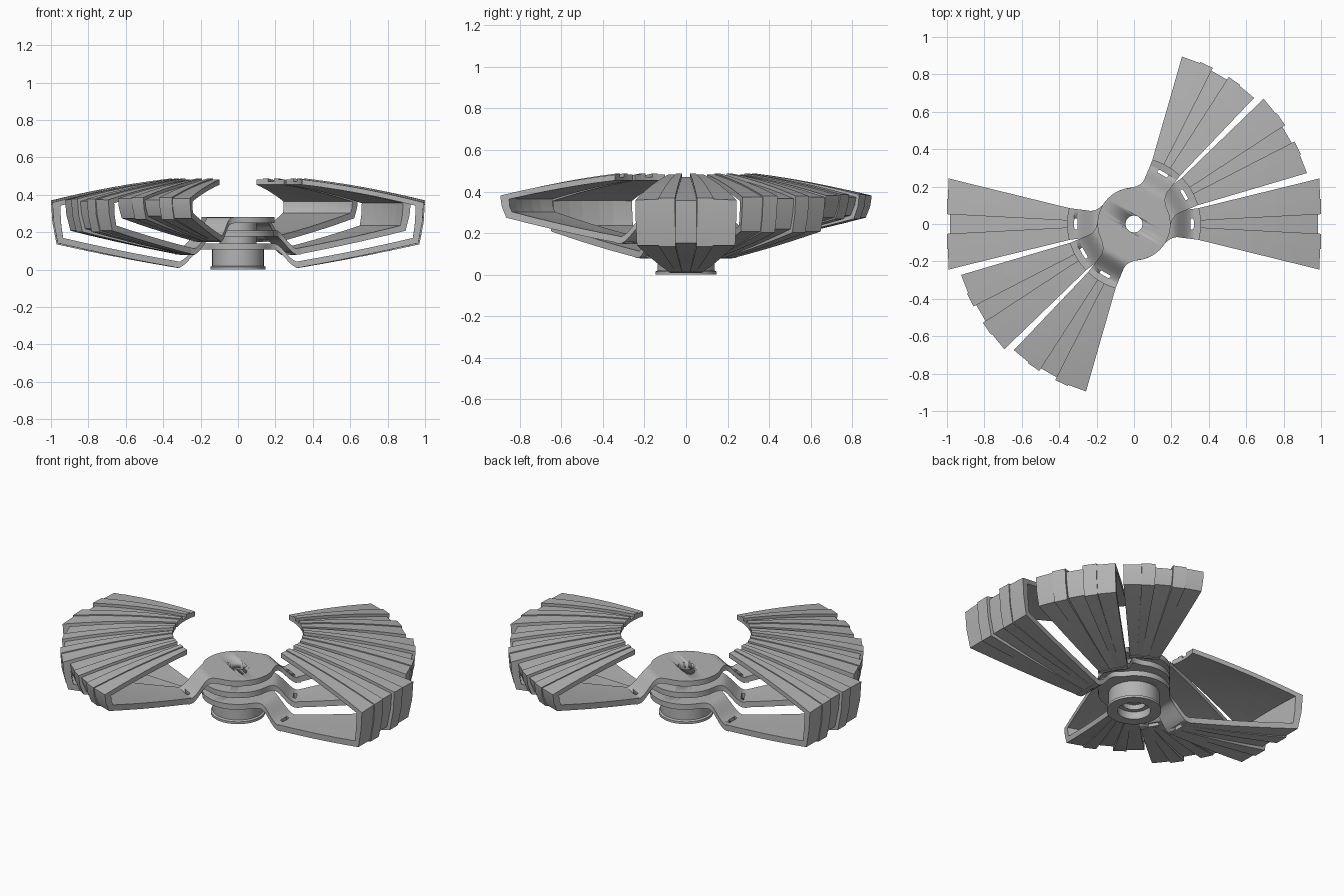
import bpy, bmesh, math
from math import radians, cos, sin, sqrt
from mathutils import Matrix

cube = bpy.data.objects.get("Cube")
if cube:
    bpy.data.objects.remove(cube, do_unlink=True)

grey = bpy.data.materials.new("light_grey")
grey.use_nodes = True
GREY = (0.45, 0.45, 0.45, 1)
grey.diffuse_color = GREY
grey.node_tree.nodes["Principled BSDF"].inputs["Base Color"].default_value = GREY


def make_object(name, bm, smooth=30):
    bmesh.ops.recalc_face_normals(bm, faces=bm.faces)
    mesh = bpy.data.meshes.new(name)
    bm.to_mesh(mesh)
    bm.free()
    mesh.materials.append(grey)
    obj = bpy.data.objects.new(name, mesh)
    bpy.context.collection.objects.link(obj)
    bpy.ops.object.select_all(action='DESELECT')
    bpy.context.view_layer.objects.active = obj
    obj.select_set(True)
    bpy.ops.object.shade_smooth_by_angle(angle=radians(smooth))
    return obj


def cut(obj, cutter):
    mod = obj.modifiers.new("cut", 'BOOLEAN')
    mod.operation, mod.solver, mod.object = 'DIFFERENCE', 'EXACT', cutter
    bpy.context.view_layer.objects.active = obj
    bpy.ops.object.modifier_apply(modifier=mod.name)
    bpy.data.objects.remove(cutter, do_unlink=True)


# Hub: lathed stack with a stepped bore
def lathe(name, profile, steps=64):
    bm = bmesh.new()
    rings = []
    for i in range(steps):
        a = math.tau * i / steps
        rings.append([bm.verts.new((r * cos(a), r * sin(a), z)) for r, z in profile])
    n = len(profile)
    for i in range(steps):
        p, q = rings[i], rings[(i + 1) % steps]
        for j in range(n):
            k = (j + 1) % n
            bm.faces.new((p[j], q[j], q[k], p[k]))
    return make_object(name, bm)


lathe("hub_base", [(.09, 0), (.148, 0), (.148, .014), (.138, .02), (.138, .11),
                   (.045, .11), (.045, .075), (.065, .075), (.065, .045), (.09, .045)])
for i, name in enumerate(("lower_spacer", "upper_spacer")):
    z = .14 + .07 * i
    lathe(name, [(.045, z), (.1, z), (.1, z + .04), (.045, z + .04)])


# Double arm: a disc that narrows to two necks and bends down to the blades
def half_width(x):
    x = abs(x)
    if x < .14:
        return sqrt(.195 ** 2 - x * x)
    if x < .23:
        t = (x - .14) / .09
        return .136 - .066 * t * (2 - t)
    return .07 + .014 * (x - .23) / .11


def arm_height(x):
    t = min(1, max(0, (abs(x) - .19) / .13))
    return .14 - .098 * t * t * (3 - 2 * t)


def double_arm(name, angle, lift):
    bm = bmesh.new()
    steps, loops = 44, []
    for i in range(steps + 1):
        x = -.34 + .68 * i / steps
        w, z = half_width(x), arm_height(x)
        loops.append([bm.verts.new(p) for p in
                      ((x, -w, z), (x, w, z), (x, w, z - .032), (x, -w, z - .032))])
    for a, b in zip(loops, loops[1:]):
        for j in range(4):
            k = (j + 1) % 4
            bm.faces.new((a[j], a[k], b[k], b[j]))
    bm.faces.new(loops[0])
    bm.faces.new(loops[-1])
    arm = make_object(name, bm)
    # Axle hole and a slot near each end
    hole = bmesh.new()
    bmesh.ops.create_cone(hole, cap_ends=True, segments=48, radius1=.045, radius2=.045, depth=1)
    cut(arm, make_object("hole_cutter", hole))
    for side in (-1, 1):
        slot = bmesh.new()
        bmesh.ops.create_cube(slot, size=1, matrix=Matrix.Translation((side * .312, 0, .05))
                              @ Matrix.Diagonal((.02, .06, .3, 1)))
        cut(arm, make_object("slot_cutter", slot))
    arm.data.transform(Matrix.Translation((0, 0, lift)) @ Matrix.Rotation(radians(angle), 4, 'Z'))


# Blade: C-shaped sections swept over five stepped strips
def top_z(r):
    t = (r - .36) / .64
    return .487 - .075 * t - .042 * t * t


def section(reach, lift, inset):
    outer, inner = [], []
    for i in range(7):                                  # upper shell
        t = i / 6
        r = .355 + (reach - inset - .355) * t
        outer.append((r, top_z(r) - inset))
        r = .355 + (reach - .05 - .355) * t
        inner.append((r, top_z(r) - .034))
    foot = .135 + lift * .95
    for t in (.5, 1):                                   # outer wall
        z = top_z(reach)
        outer.append((reach - inset - .03 * t * t, z + (foot + inset - z) * t))
        z -= .034
        inner.append((reach - .05 - .015 * t * t, z + (foot + .034 - z) * t))
    for i in range(1, 6):                               # lower shell
        t = i / 5
        bow = -.02 * t * (1 - t)
        r = reach - .03 - inset
        outer.append((r + (.32 - r) * t, foot + inset * (1 - t) + (lift + .008 - foot) * t + bow))
        r = reach - .065
        inner.append((r + (.32 - r) * t, foot + .034 + (lift + .008 - foot) * t + bow))
    return outer + inner[::-1]


def blade(name, angle, lift, mid_reach, edge_reach):
    bm = bmesh.new()
    edges = (-13.8, -7.6, -3, 3, 7.6, 13.8)
    insets = (.006, 0, .017, 0, .006)
    for a0, a1, inset in zip(edges, edges[1:], insets):
        sides = []
        for a in (a0, a1):
            reach = mid_reach + (edge_reach - mid_reach) * (a / 13.8) ** 2
            d = radians(angle + a)
            sides.append([bm.verts.new((r * cos(d), r * sin(d), z))
                          for r, z in section(reach, lift, inset)])
        p, q = sides
        n = len(p)
        for j in range(n):
            k = (j + 1) % n
            bm.faces.new((p[j], q[j], q[k], p[k]))
        for s in sides:                                 # side walls as quads
            for j in range(n // 2 - 1):
                bm.faces.new((s[j], s[j + 1], s[n - 2 - j], s[n - 1 - j]))
    make_object(name, bm, 20)


# Three nested pairs, fanned out around the hub
for label, angle, lift, mid, edge in (("lower", 0, 0, 1.0, 1.028),
                                      ("middle", 30.2, .07, .965, .97),
                                      ("upper", 60.2, .14, .935, .937)):
    double_arm(label + "_arm", angle, lift)
    blade(label + "_left_blade", angle, lift, mid, edge)
    blade(label + "_right_blade", angle + 180, lift, mid, edge)
